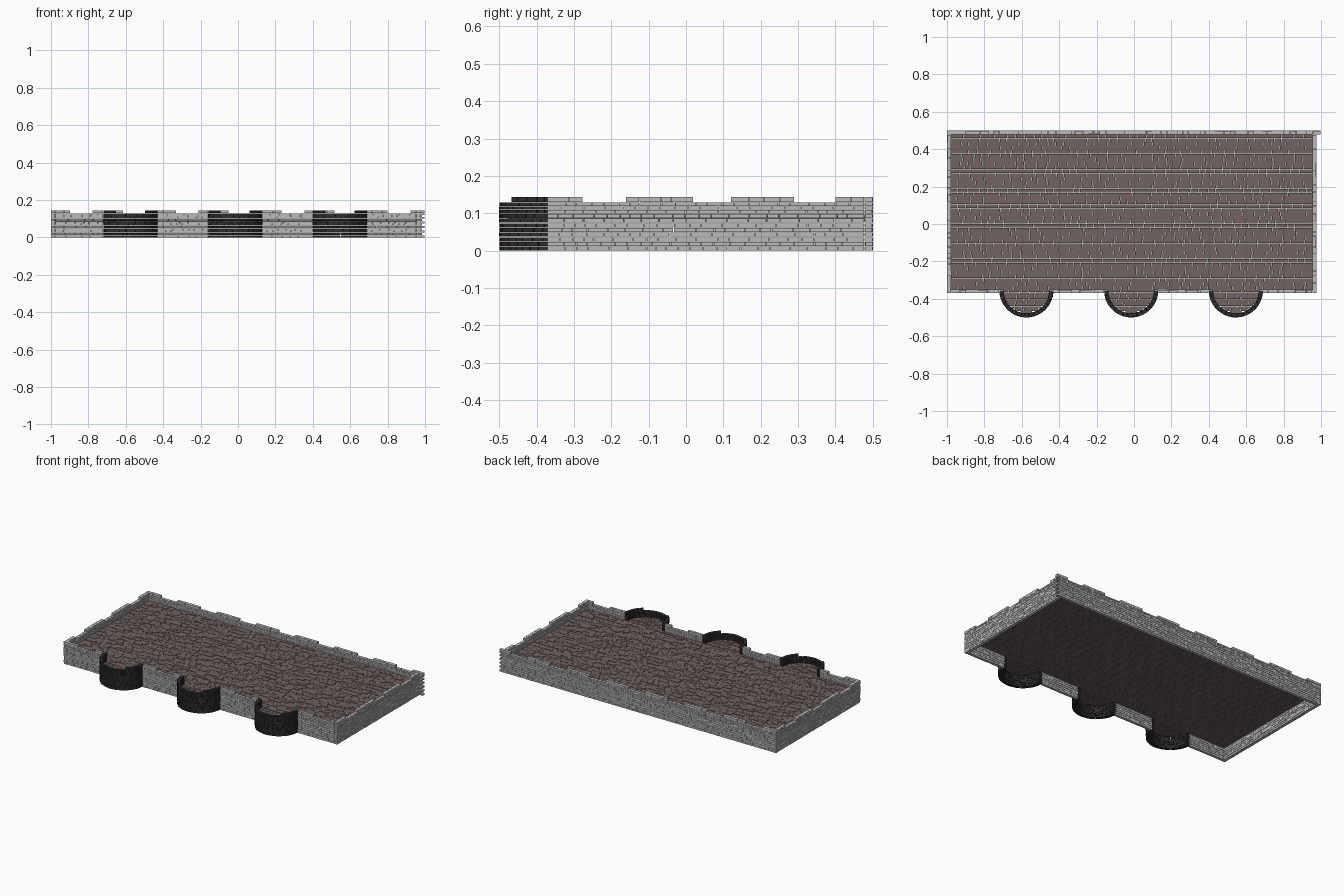
import bpy, bmesh, math, random

if "Cube" in bpy.data.objects:
    bpy.data.objects.remove(bpy.data.objects["Cube"])

random.seed(7)
GAP = 0.0016
# Stone courses: (bottom, top)
COURSES = [(i * 0.0125, (i + 1) * 0.0125) for i in range(8)]
COURSES += [(0.10, 0.11), (0.11, 0.12), (0.12, 0.13)]
CAP = (0.13, 0.145)
FLOOR = (0.078, 0.093)
TOWERS = (-0.575, -0.015, 0.545)
TY, R_OUT, R_IN = -0.355, 0.145, 0.122


def material(name, col):
    m = bpy.data.materials.new(name)
    m.diffuse_color = (*col, 1)
    m.use_nodes = True
    m.node_tree.nodes["Principled BSDF"].inputs["Base Color"].default_value = m.diffuse_color
    return m


STONE = material("pale_stone", (0.5, 0.5, 0.5))
DARK = material("dark_stone", (0.03, 0.026, 0.027))
BRICK = material("floor_brick", (0.17, 0.125, 0.12))


def hexa(bm, quad, z0, z1):
    """Block with a four-point counter-clockwise footprint."""
    lo = [bm.verts.new((x, y, z0)) for x, y in quad]
    hi = [bm.verts.new((x, y, z1)) for x, y in quad]
    bm.faces.new(lo[::-1])
    bm.faces.new(hi)
    for i in range(4):
        j = (i + 1) % 4
        bm.faces.new((lo[i], lo[j], hi[j], hi[i]))


def box(bm, x0, x1, y0, y1, z0, z1):
    hexa(bm, [(x0, y0), (x1, y0), (x1, y1), (x0, y1)], z0, z1)


def finish(bm, name, mat):
    me = bpy.data.meshes.new(name)
    bm.to_mesh(me)
    bm.free()
    ob = bpy.data.objects.new(name, me)
    bpy.context.collection.objects.link(ob)
    me.materials.append(mat)


def splits(a, b, lo, hi):
    """Cut the span a..b into bricks of random length."""
    out, p = [], a
    while p < b - 1e-6:
        q = p + random.uniform(lo, hi)
        if b - q < lo:
            q = b
        out.append((p, q))
        p = q
    return out


def wall(name, along_x, a, b, c0, c1, merlons, toothed=False):
    bm = bmesh.new()

    def course(s, e, z0, z1):
        for p, q in splits(s, e, 0.025, 0.06):
            q -= GAP
            d0 = c0 + random.uniform(0, 0.002)
            d1 = c1 - random.uniform(0, 0.002)
            if along_x:
                box(bm, p, q, d0, d1, z0, z1 - GAP)
            else:
                box(bm, d0, d1, p, q, z0, z1 - GAP)

    for i, (z0, z1) in enumerate(COURSES):
        course(a, b - (0.015 if toothed and i % 2 else 0), z0, z1)
    for s, e in merlons:
        s, e = max(s, a), min(e, b)
        if e - s > 0.02:
            course(s, e, *CAP)
    finish(bm, name, STONE)


# Walls: merlons repeat at a steady pitch along the long sides
long_m = [(-1.06 + 0.283 * i, -0.897 + 0.283 * i) for i in range(8)]
side_m = [(-0.37, -0.275), (-0.16, 0.02), (0.12, 0.29), (0.40, 0.485)]
wall("back_wall", True, -1.0, 1.0, 0.478, 0.5, long_m, toothed=True)
wall("left_wall", False, -0.37, 0.478, -1.0, -0.977, side_m)
wall("right_wall", False, -0.37, 0.478, 0.953, 0.976, side_m)
edges = [-0.977] + [t + s * R_OUT for t in TOWERS for s in (-1, 1)] + [0.953]
for i in range(4):
    wall(f"front_wall_{i + 1}", True, edges[2 * i], edges[2 * i + 1],
         -0.37, -0.35, long_m)


# Main floor of staggered bricks
def floor_rows(bm, y0, y1, pitch, span):
    n = round((y1 - y0) / pitch)
    h = (y1 - y0) / n
    for k in range(n):
        y = y0 + k * h
        a, b = span(y)
        for p, q in splits(a, b, 0.03, 0.075):
            box(bm, p, q - GAP, y, y + h - GAP * 0.6, FLOOR[0],
                FLOOR[1] + random.uniform(-0.0015, 0.0015))


bm = bmesh.new()
floor_rows(bm, -0.352, 0.48, 0.021, lambda y: (-0.978, 0.955))
finish(bm, "main_floor", BRICK)


# Half-round towers with their own brick floors
def arc_course(bm, cx, a, b, z0, z1):
    for p, q in splits(a, b, 0.14, 0.26):
        ro = R_OUT - random.uniform(0, 0.002)
        ri = R_IN + random.uniform(0, 0.002)
        q -= 0.012
        hexa(bm, [(cx + r * math.cos(t), TY + r * math.sin(t))
                  for r, t in ((ri, p), (ro, p), (ro, q), (ri, q))],
             z0, z1 - GAP)


for i, cx in enumerate(TOWERS):
    bm = bmesh.new()
    for z0, z1 in COURSES:
        arc_course(bm, cx, math.pi, 2 * math.pi, z0, z1)
    for a, b in ((180, 231), (309, 360)):
        arc_course(bm, cx, math.radians(a), math.radians(b), *CAP)
    finish(bm, f"tower_wall_{i + 1}", DARK)

    def chord(y):
        w = math.sqrt(max(0.0006, (R_IN + 0.004) ** 2 - (y - TY) ** 2))
        return cx - w, cx + w

    bm = bmesh.new()
    floor_rows(bm, TY - R_IN, -0.352, 0.0125, chord)
    finish(bm, f"tower_floor_{i + 1}", BRICK)
